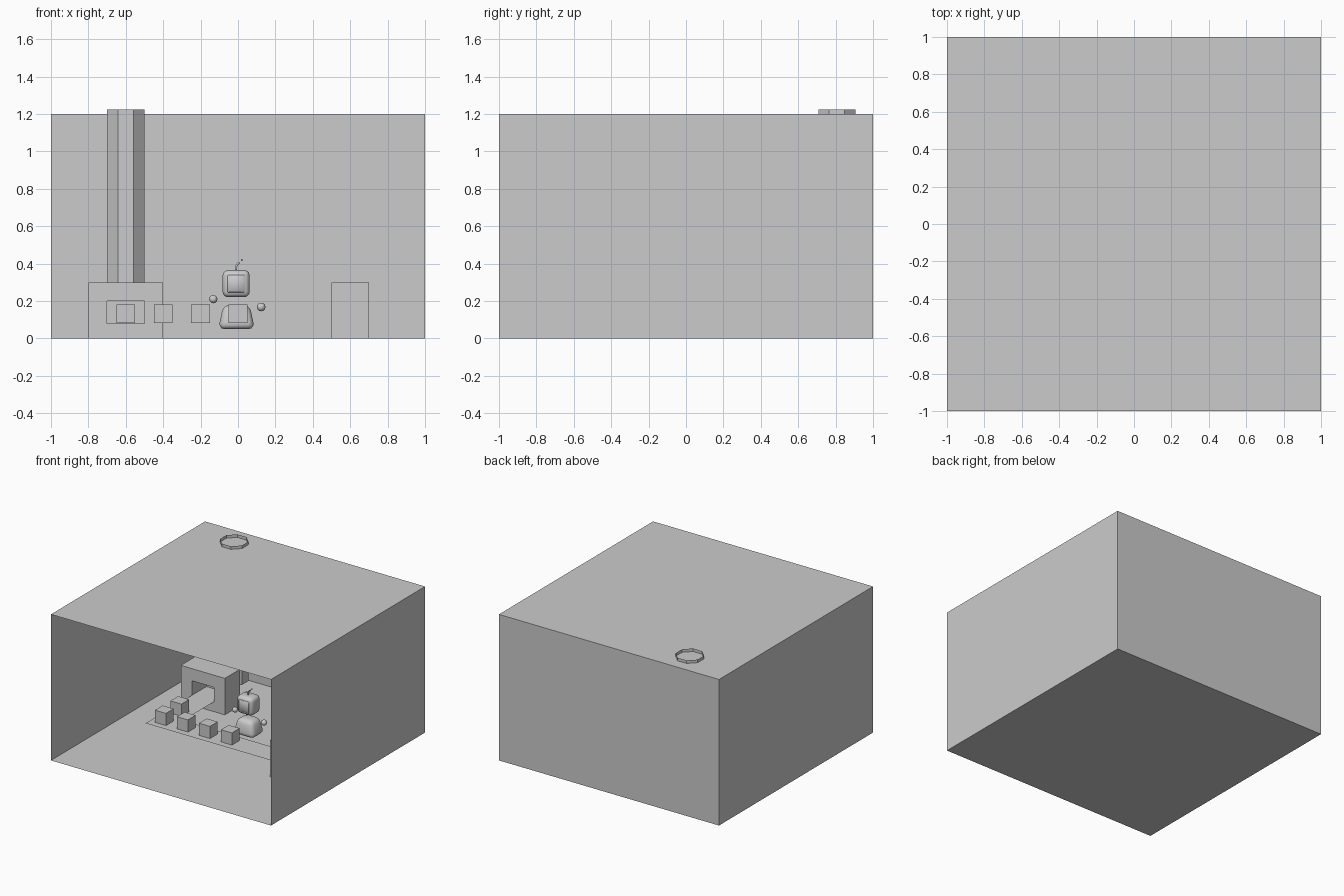
import bpy, bmesh, math
from mathutils import Vector, Matrix

if "Cube" in bpy.data.objects:
    bpy.data.objects.remove(bpy.data.objects["Cube"])

grey = bpy.data.materials.new("plain_grey")
grey.diffuse_color = (0.6, 0.6, 0.6, 1)
grey.use_nodes = True
grey.node_tree.nodes["Principled BSDF"].inputs["Base Color"].default_value = grey.diffuse_color


def finish(name, bm, smooth=False):
    me = bpy.data.meshes.new(name)
    bm.normal_update()
    bm.to_mesh(me)
    bm.free()
    ob = bpy.data.objects.new(name, me)
    bpy.context.collection.objects.link(ob)
    me.materials.append(grey)
    for p in me.polygons:
        p.use_smooth = smooth
    return ob


def cube_bm(center, size):
    bm = bmesh.new()
    bmesh.ops.create_cube(bm, size=1)
    for v in bm.verts:
        v.co = Vector(v.co[i] * size[i] + center[i] for i in range(3))
    bm.normal_update()
    return bm


def rounded(name, center, size, bevel, top_scale=1.0, segments=3):
    bm = cube_bm((0, 0, 0), size)
    for v in bm.verts:
        if v.co.z > 0:
            v.co.x *= top_scale
            v.co.y *= top_scale
    bmesh.ops.bevel(bm, geom=bm.edges[:], offset=bevel, segments=segments,
                    profile=0.5, affect='EDGES')
    bmesh.ops.translate(bm, verts=bm.verts[:], vec=center)
    return finish(name, bm, True)


def ball(name, center, r, segs=8, rings=6):
    bm = bmesh.new()
    bmesh.ops.create_uvsphere(bm, u_segments=segs, v_segments=rings, radius=r,
                              matrix=Matrix.Translation(center))
    return finish(name, bm, True)


def machine(name, loc, angle):
    """Block with a recessed mouth in its front face."""
    bm = cube_bm((0, 0, 0.15), (0.4, 0.2, 0.3))
    front = min(bm.faces, key=lambda f: f.calc_center_median().y)
    bmesh.ops.inset_individual(bm, faces=[front], thickness=0.05)
    for v in front.verts:
        v.co.x = math.copysign(0.1, v.co.x)
        v.co.z = 0.2 if v.co.z > 0.15 else 0.08
    ext = bmesh.ops.extrude_discrete_faces(bm, faces=[front])
    for v in ext["faces"][0].verts:
        v.co.y += 0.19
    ob = finish(name, bm)
    ob.location = loc
    ob.rotation_euler.z = angle
    return ob


# room shell, open at the front
bm = cube_bm((0, 0, 0.6), (2, 2, 1.2))
front = min(bm.faces, key=lambda f: f.calc_center_median().y)
bmesh.ops.delete(bm, geom=[front], context='FACES_ONLY')
finish("room_shell", bm)

# furnace and receiving box at the two ends of the belt
machine("furnace", (-0.6, 0.5, 0), 0)
machine("receiving_box", (0.6, -0.1, 0), -math.pi / 2)

# open eight-sided chimney pipe through the roof
bm = bmesh.new()
bmesh.ops.create_cone(bm, cap_ends=False, segments=8, radius1=0.108, radius2=0.108,
                      depth=1.145, matrix=Matrix.Translation((-0.6, 0.807, 0.6525))
                      @ Matrix.Rotation(math.pi / 8, 4, 'Z'))
finish("chimney_pipe", bm)

# L-shaped conveyor belt
bm = bmesh.new()
outline = [(-0.7, -0.2), (0.5, -0.2), (0.5, 0), (-0.5, 0), (-0.5, 0.4), (-0.7, 0.4)]
bm.faces.new([bm.verts.new((x, y, 0.08)) for x, y in outline])
finish("conveyor_belt", bm)

# crates riding on the belt
for i, (x, y) in enumerate([(-0.6, 0.1), (-0.6, -0.1), (-0.4, -0.1), (-0.2, -0.1), (0, -0.1)]):
    finish(f"crate_{i + 1}", cube_bm((x, y, 0.132), (0.1, 0.1, 0.1)))

# floating robot behind the belt
rounded("robot_head", (-0.01, 0.15, 0.293), (0.145, 0.12, 0.145), 0.03)
rounded("robot_screen", (-0.01, 0.09, 0.293), (0.092, 0.008, 0.092), 0.0035, segments=1)
rounded("robot_body", (-0.008, 0.15, 0.115), (0.195, 0.165, 0.13), 0.035, 0.72)
ball("left_hand", (-0.132, 0.15, 0.21), 0.022)
ball("right_hand", (0.124, 0.16, 0.168), 0.023)

# antenna
cu = bpy.data.curves.new("antenna", 'CURVE')
cu.dimensions = '3D'
cu.bevel_depth = 0.006
cu.bevel_resolution = 1
sp = cu.splines.new('POLY')
pts = [(-0.012, 0.36), (-0.01, 0.385), (-0.003, 0.398), (0.008, 0.406)]
sp.points.add(len(pts) - 1)
for p, (x, z) in zip(sp.points, pts):
    p.co = (x, 0.15, z, 1)
cu.materials.append(grey)
bpy.context.collection.objects.link(bpy.data.objects.new("antenna", cu))
ball("antenna_tip", (0.02, 0.15, 0.419), 0.006, 6, 4)
